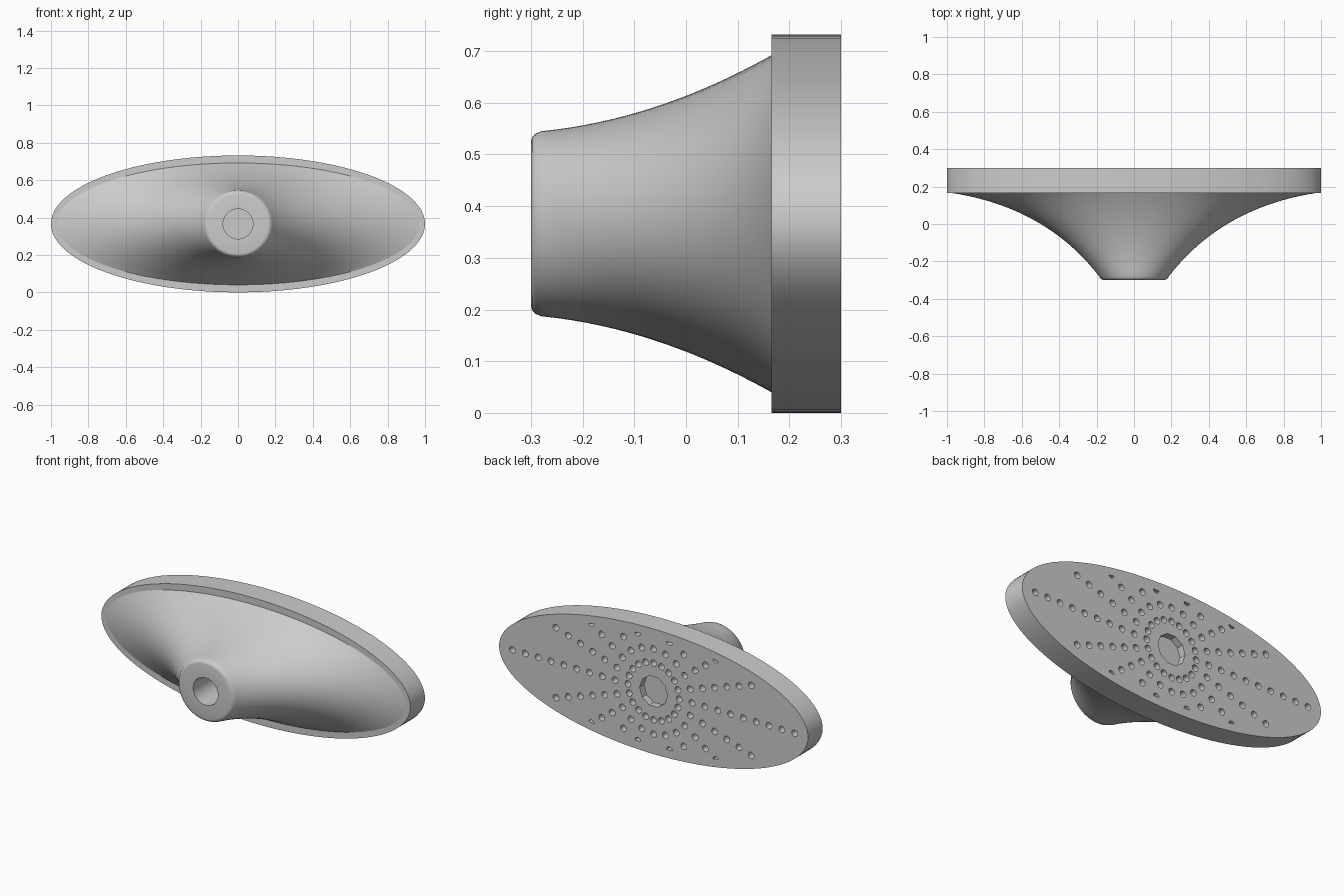
import bpy, bmesh, math
from mathutils import Vector
from mathutils.geometry import delaunay_2d_cdt

cube = bpy.data.objects.get("Cube")
if cube:
    bpy.data.objects.remove(cube, do_unlink=True)

CZ = 0.366      # height of the central axis
SIDES = 96

grey = bpy.data.materials.new("plain_grey")
grey.use_nodes = True
grey.diffuse_color = (0.6, 0.6, 0.6, 1)
grey.node_tree.nodes["Principled BSDF"].inputs["Base Color"].default_value = (0.6, 0.6, 0.6, 1)


def oval(rx, rz, sides, cx=0, cz=0):
    return [(cx + rx * math.cos(2 * math.pi * i / sides),
             cz + rz * math.sin(2 * math.pi * i / sides)) for i in range(sides)]


def add_ring(bm, y, outline):
    return [bm.verts.new((x, y, CZ + z)) for x, z in outline]


def bridge(bm, a, b):
    for i in range(len(a)):
        j = (i + 1) % len(a)
        bm.faces.new((a[i], a[j], b[j], b[i]))


def finish(bm, name):
    bmesh.ops.recalc_face_normals(bm, faces=bm.faces[:])
    mesh = bpy.data.meshes.new(name)
    bm.to_mesh(mesh)
    bm.free()
    mesh.materials.append(grey)
    ob = bpy.data.objects.new(name, mesh)
    bpy.context.collection.objects.link(ob)
    bpy.ops.object.select_all(action='DESELECT')
    ob.select_set(True)
    bpy.context.view_layer.objects.active = ob
    bpy.ops.object.shade_smooth_by_angle(angle=math.radians(30))


# Flared body: inlet bore, rounded nose, then circle-to-oval flare
profile = [(0.0, 0.08, 0.08), (-0.3, 0.08, 0.08), (-0.3, 0.16, 0.158),
           (-0.298, 0.17, 0.167), (-0.292, 0.179, 0.174)]
STEPS = 24
for k in range(STEPS + 1):
    s = k / STEPS
    t = 2 * s * (1 - s) * 0.83 + s * s
    u = 2 * s * (1 - s) * 0.36 + s * s
    profile.append((-0.28 + 0.447 * t, 0.186 + 0.796 * u,
                    0.179 + 0.148 * (0.3 * t + 0.7 * t * t)))
bm = bmesh.new()
rings = [add_ring(bm, y, oval(rx, rz, SIDES)) for y, rx, rz in profile]
for a, b in zip(rings, rings[1:]):
    bridge(bm, a, b)
bm.faces.new(rings[0])
bm.faces.new(rings[-1])
finish(bm, "flared_body")

# Outlines on the plate's back: rim, central recess, radial rows of nozzle
# holes; holes that reach past an inner oval are trimmed
IN_X, IN_Z = 0.95, 0.32


def reach(p):
    return math.hypot(p[0] / IN_X, p[1] / IN_Z)


outlines = [oval(1, CZ, SIDES), oval(0.09, 0.09, 10)]
ROWS = 20
for row in range(ROWS):
    a = 2 * math.pi * row / ROWS
    for ring in range(2, 12):
        r = 0.083 * ring
        centre = (r * math.cos(a), r * math.sin(a))
        if reach(centre) > 1.03:
            break
        hole = [p for p in oval(0.019, 0.019, 16, *centre) if reach(p) < 1.01]
        if len(hole) > 2:
            outlines.append(hole)

# Triangulate the whole back, with every outline kept as edges
points, owner, edges = [], [], []
for g, outline in enumerate(outlines):
    base, n = len(points), len(outline)
    points += [Vector(p) for p in outline]
    owner += [g] * n
    edges += [(base + i, base + (i + 1) % n) for i in range(n)]
result = delaunay_2d_cdt(points, edges, [], 0, 1e-6)
triangles, origins = result[2], result[3]

# Oval spray plate: triangles inside a hole sink to become its floor
BACK, FLOOR, FRONT = 0.3, 0.26, 0.165
bm = bmesh.new()
top, low = [], []
for g, outline in enumerate(outlines):
    upper = add_ring(bm, BACK, outline)
    lower = add_ring(bm, FLOOR if g else FRONT, outline)
    bridge(bm, upper, lower)
    top += upper
    low += lower
    if g == 0:
        bm.faces.new(lower)
for tri in triangles:
    ids = [origins[v][0] for v in tri]
    groups = {owner[i] for i in ids}
    sunk = len(groups) == 1 and 0 not in groups
    bm.faces.new([(low if sunk else top)[i] for i in ids])
finish(bm, "spray_plate")
